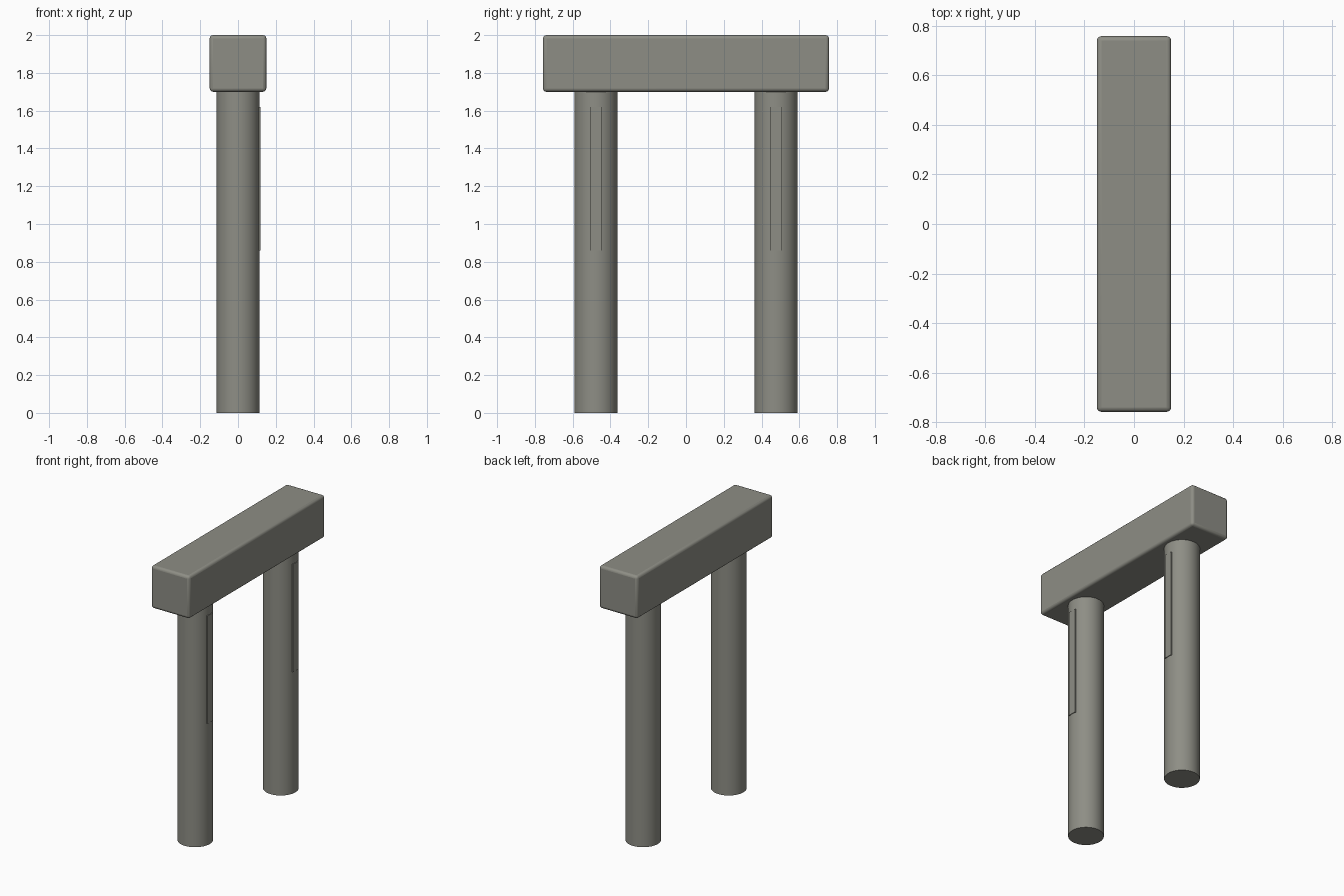
import bpy

cube = bpy.data.objects.get("Cube")
if cube:
    bpy.data.objects.remove(cube, do_unlink=True)

stone = bpy.data.materials.new("warm grey stone")
stone.use_nodes = True
colour = (0.27, 0.27, 0.235, 1)
stone.diffuse_color = colour
stone.node_tree.nodes["Principled BSDF"].inputs["Base Color"].default_value = colour


def finish(name):
    obj = bpy.context.object
    obj.name = name
    obj.data.materials.append(stone)
    return obj


def box(name, size, centre, bevel=0):
    bpy.ops.mesh.primitive_cube_add(size=1, location=centre)
    obj = finish(name)
    obj.scale = size
    bpy.ops.object.transform_apply(location=False, rotation=False, scale=True)
    if bevel:
        mod = obj.modifiers.new("rounded edges", "BEVEL")
        mod.width = bevel
        mod.segments = 3
        bpy.ops.object.shade_smooth_by_angle()
    return obj


# Rounded beam across the top
box("top_beam", (0.30, 1.515, 0.30), (0, 0, 1.85), 0.018)

# Round posts, each with a thin raised strip on its left side
for side, y in (("front", -0.477), ("back", 0.477)):
    bpy.ops.mesh.primitive_cylinder_add(vertices=48, radius=0.114, depth=1.71,
                                        location=(0, y, 0.855))
    finish(side + "_post")
    bpy.ops.object.shade_smooth_by_angle()
    box(side + "_post_strip", (0.02, 0.06, 0.76), (0.108, y, 1.24))
